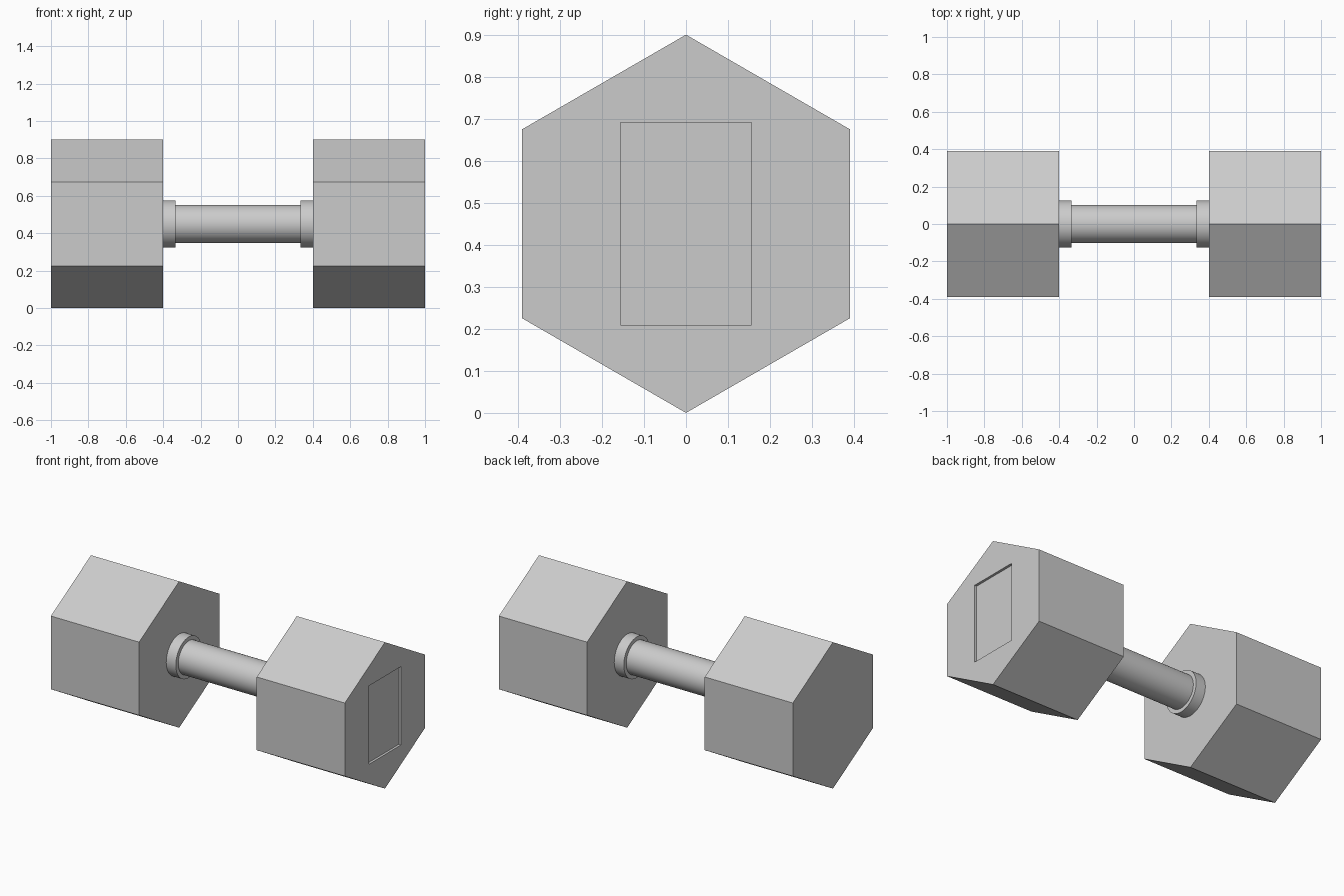
import bpy
from math import pi, radians

if "Cube" in bpy.data.objects:
    bpy.data.objects.remove(bpy.data.objects["Cube"])

CZ = 0.45        # height of the bar axis
INNER, OUTER = 0.4, 1.0


def bar(name, x0, x1, radius, sides, smooth=False):
    """Prism or cylinder lying along x, with a corner pointing up."""
    bpy.ops.mesh.primitive_cylinder_add(
        vertices=sides, radius=radius, depth=abs(x1 - x0),
        location=((x0 + x1) / 2, 0, CZ), rotation=(0, pi / 2, 0))
    ob = bpy.context.object
    ob.name = name
    bpy.ops.object.transform_apply(location=True, rotation=True, scale=True)
    # put a hexagon corner exactly at top and bottom
    if sides == 6:
        top = max(v.co.z for v in ob.data.vertices)
        if top < CZ + radius * 0.95:
            for v in ob.data.vertices:
                y, z = v.co.y, v.co.z - CZ
                v.co.y, v.co.z = z, CZ - y
    if smooth:
        bpy.ops.object.shade_smooth_by_angle(angle=radians(40))
    return ob


# grip
bar("handle", -INNER, INNER, 0.102, 64, smooth=True)

# hexagonal weights and the collars beside them
heads = {}
for side, s in (("left", -1), ("right", 1)):
    heads[side] = bar(side + "_weight", s * INNER, s * OUTER, 0.45, 6)
    bar(side + "_collar", s * 0.335, s * (INNER + 0.005), 0.126, 64, smooth=True)

# shallow rectangular panel sunk into the right end
bpy.ops.mesh.primitive_cube_add(size=1, location=(OUTER + 0.035, 0, CZ))
cutter = bpy.context.object
cutter.name = "panel_cutter"
cutter.scale = (0.1, 0.312, 0.482)
bpy.ops.object.transform_apply(location=True, rotation=True, scale=True)
cutter.hide_render = True

weight = heads["right"]
mod = weight.modifiers.new("panel_recess", 'BOOLEAN')
mod.operation = 'DIFFERENCE'
mod.solver = 'EXACT'
mod.object = cutter
bpy.ops.object.select_all(action='DESELECT')
weight.select_set(True)
bpy.context.view_layer.objects.active = weight
bpy.ops.object.modifier_apply(modifier=mod.name)
bpy.data.objects.remove(cutter, do_unlink=True)
